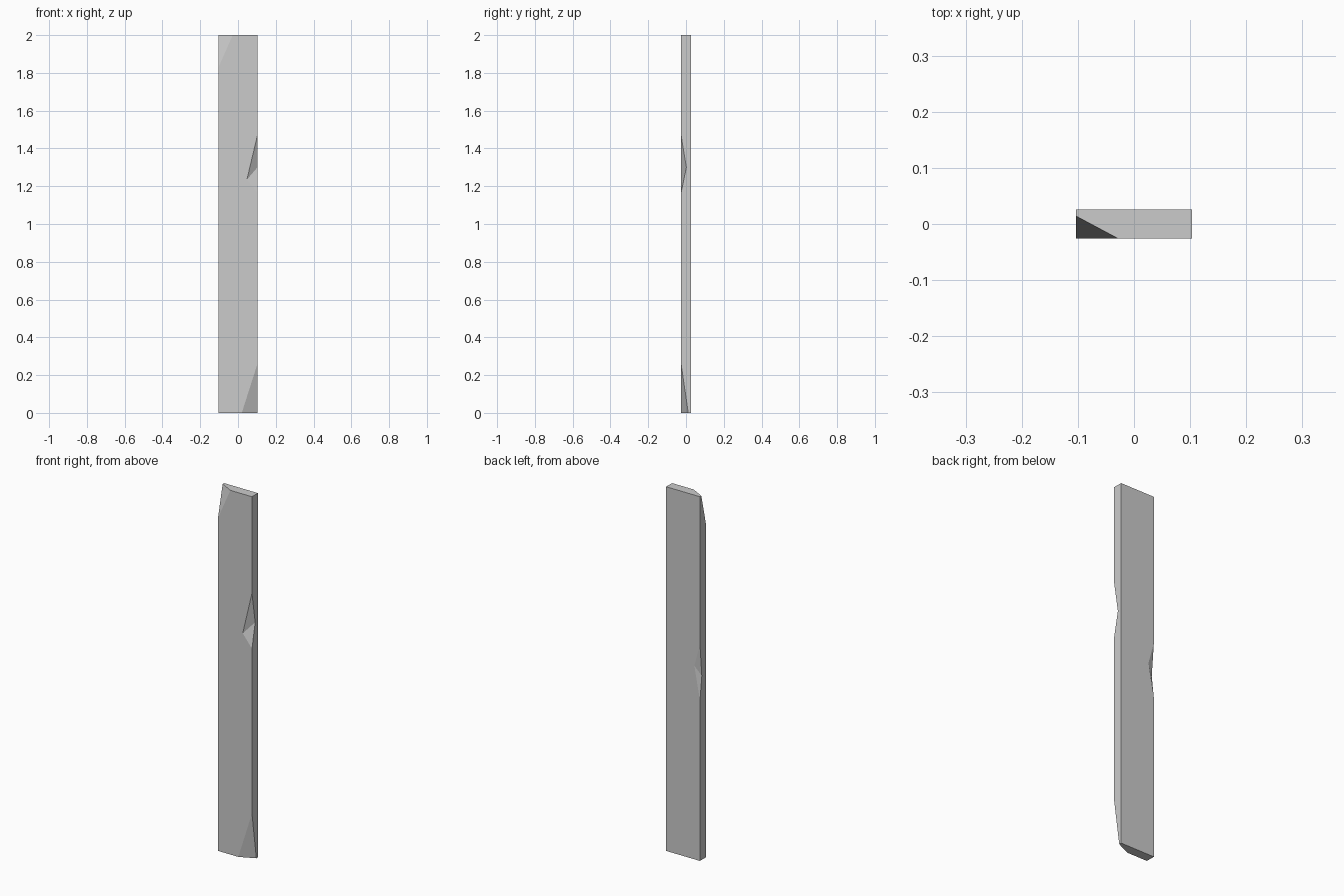
import bpy, bmesh
from mathutils import Vector

if "Cube" in bpy.data.objects:
    bpy.data.objects.remove(bpy.data.objects["Cube"])

X, Y, H = 0.103, 0.026, 2.0


def mesh_object(name, bm):
    bmesh.ops.recalc_face_normals(bm, faces=bm.faces)
    mesh = bpy.data.meshes.new(name)
    bm.to_mesh(mesh)
    bm.free()
    obj = bpy.data.objects.new(name, mesh)
    bpy.context.collection.objects.link(obj)
    return obj


def chip_cutter(name, cut, outer):
    """Tetrahedron grown about the cut points, so its cutting faces stay put."""
    cut = [Vector(p) for p in cut]
    pivot = sum(cut, Vector()) / len(cut)
    bm = bmesh.new()
    for p in cut + [Vector(p) for p in outer]:
        bm.verts.new(pivot + (p - pivot) * 3)
    bmesh.ops.convex_hull(bm, input=bm.verts)
    obj = mesh_object(name, bm)
    obj.hide_render = True
    return obj


# Plank body
bm = bmesh.new()
bmesh.ops.create_cube(bm, size=1)
bmesh.ops.scale(bm, vec=(2 * X, 2 * Y, H), verts=bm.verts)
bmesh.ops.translate(bm, vec=(0, 0, H / 2), verts=bm.verts)
plank = mesh_object("wooden_plank", bm)

cutters = [
    # Broken corners: top left and bottom right of the front
    chip_cutter("top_corner_chip",
                [(-X, 0.014, H), (-0.028, -Y, H), (-X, -Y, 1.83)], [(-X, -Y, H)]),
    chip_cutter("bottom_corner_chip",
                [(X, 0.012, 0), (0.02, -Y, 0), (X, -Y, 0.26)], [(X, -Y, 0)]),
    # Edge notches: front right and back left
    chip_cutter("front_edge_notch",
                [(0.047, -Y, 1.235), (X, 0.002, 1.30)], [(X, -Y, 1.47), (X, -Y, 1.165)]),
    chip_cutter("back_edge_notch",
                [(-0.069, Y, 1.063), (-X, 0.010, 1.01)], [(-X, Y, 1.19), (-X, Y, 0.88)]),
]

# Cut the chips out, then bake the result
for cutter in cutters:
    mod = plank.modifiers.new(cutter.name, 'BOOLEAN')
    mod.operation = 'DIFFERENCE'
    mod.solver = 'EXACT'
    mod.object = cutter
bpy.context.view_layer.update()
evaluated = plank.evaluated_get(bpy.context.evaluated_depsgraph_get())
baked = bpy.data.meshes.new_from_object(evaluated)
plank.modifiers.clear()
plank.data = baked
for cutter in cutters:
    bpy.data.objects.remove(cutter)
